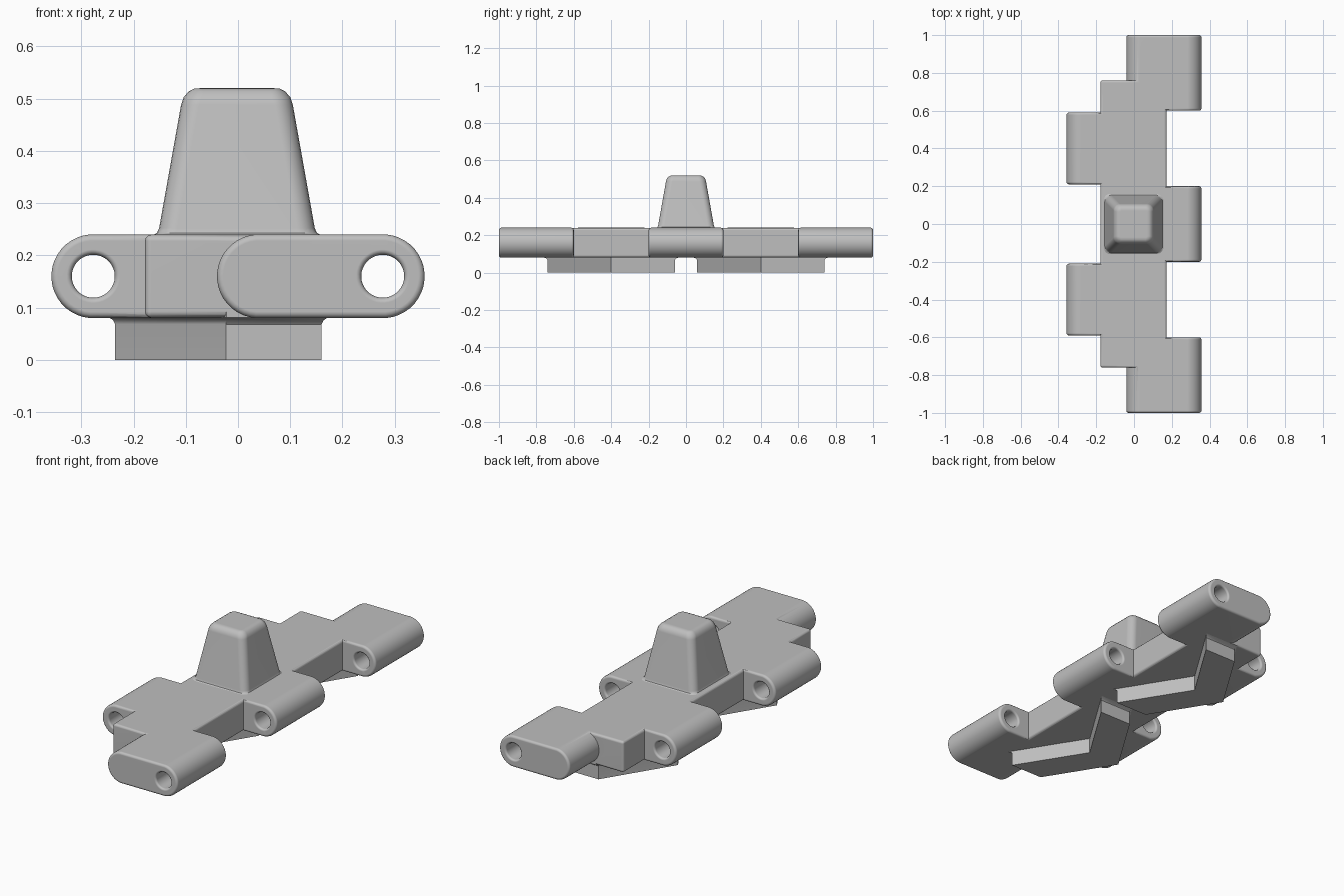
import bpy, bmesh
from math import sin, cos, pi

old = bpy.data.objects.get("Cube")
if old:
    bpy.data.objects.remove(old, do_unlink=True)

GREY = (0.52, 0.52, 0.52, 1)
steel = bpy.data.materials.new("plain_grey")
steel.use_nodes = True
steel.diffuse_color = GREY
steel.node_tree.nodes["Principled BSDF"].inputs["Base Color"].default_value = GREY

MID_Z, RADIUS, ROUND = 0.16, 0.08, 0.012
PIN_X, HOLE = 0.277, 0.041


def finish(name, bm):
    bmesh.ops.recalc_face_normals(bm, faces=bm.faces)
    mesh = bpy.data.meshes.new(name)
    bm.to_mesh(mesh)
    bm.free()
    mesh.materials.append(steel)
    ob = bpy.data.objects.new(name, mesh)
    bpy.context.collection.objects.link(ob)
    return ob


def loft(name, rings):
    """Skin a list of equal-length point rings and cap both ends."""
    bm = bmesh.new()
    loops = [[bm.verts.new(p) for p in ring] for ring in rings]
    n = len(loops[0])
    for a, b in zip(loops, loops[1:]):
        for i in range(n):
            j = (i + 1) % n
            bm.faces.new((a[i], a[j], b[j], b[i]))
    bm.faces.new(loops[0])
    bm.faces.new(loops[-1])
    return finish(name, bm)


def capsule(x0, x1, r, y, n=20):
    """Round-ended outline in the xz plane."""
    k = r / cos(pi / (2 * n))
    pts = []
    for centre, start in ((x1, -pi / 2), (x0, pi / 2)):
        for i in range(n):
            a = start + (i + 0.5) * pi / n
            pts.append((centre + k * cos(a), y, MID_Z + k * sin(a)))
    return pts


def rounded_square(half, z, n=5):
    r = min(0.035, half - 0.065)
    pts = []
    for q, (sx, sy) in enumerate(((1, 1), (-1, 1), (-1, -1), (1, -1))):
        for i in range(n + 1):
            a = (q + i / n) * pi / 2
            pts.append((sx * (half - r) + r * cos(a), sy * (half - r) + r * sin(a), z))
    return pts


def apply(ob, kind, **settings):
    mod = ob.modifiers.new(kind.lower(), kind)
    for key, value in settings.items():
        setattr(mod, key, value)
    bpy.context.view_layer.objects.active = ob
    bpy.ops.object.modifier_apply(modifier=mod.name)


def combine(ob, other, operation):
    apply(ob, "BOOLEAN", object=other, operation=operation, solver="EXACT")
    bpy.data.objects.remove(other, do_unlink=True)


def smooth(ob):
    bpy.ops.object.select_all(action="DESELECT")
    ob.select_set(True)
    bpy.context.view_layer.objects.active = ob
    bpy.ops.object.shade_smooth_by_angle(angle=pi / 5)
    ob.modifiers.new("weighted", "WEIGHTED_NORMAL").keep_sharp = True


# Central plate, a hair thinner than the lugs so the union stays clean
bm = bmesh.new()
bmesh.ops.create_cube(bm, size=1)
for v in bm.verts:
    v.co.x = v.co.x * 0.35 - 0.003
    v.co.y *= 1.52
    v.co.z = v.co.z * 0.159 + MID_Z
body = finish("link_body", bm)
apply(body, "BEVEL", width=ROUND, segments=3)

# Hinge lugs: inner and outer centre in x, then the span in y
lugs = [(0.04, PIN_X, -0.2, 0.2)]
for s in (-1, 1):
    lugs.append((0.04, PIN_X, *sorted((s * 0.6, s * 1.0))))
    lugs.append((0.0, -PIN_X, *sorted((s * 0.21, s * 0.59))))

steps = [i * pi / 6 for i in range(4)]
for inner, outer, y0, y1 in lugs:
    edge = [(ROUND * (1 - sin(a)), RADIUS - ROUND * (1 - cos(a))) for a in reversed(steps)]
    edge = edge[::-1]
    # end rounding runs from the inset cap out to the full radius
    near = [(ROUND * (1 - cos(a)), RADIUS - ROUND * (1 - sin(a))) for a in steps]
    x0, x1 = min(inner, outer), max(inner, outer)
    rings = [capsule(x0, x1, r, y0 + d) for d, r in near]
    rings += [capsule(x0, x1, r, y1 - d) for d, r in reversed(near)]
    combine(body, loft("lug", rings), "UNION")

# Pin holes with softened rims
for inner, outer, y0, y1 in lugs:
    rim = [(-0.01, HOLE + 0.01), (0, HOLE + 0.01), (0.002, HOLE + 0.005),
           (0.005, HOLE + 0.002), (0.01, HOLE)]
    rings = [capsule(outer, outer, r, y0 + d) for d, r in rim]
    rings += [capsule(outer, outer, r, y1 - d) for d, r in reversed(rim)]
    combine(body, loft("hole_cutter", rings), "DIFFERENCE")
smooth(body)

# Guide tooth with a flared foot and rounded crown
tooth_profile = [(0.16, 0.225), (0.16, 0.239), (0.153, 0.243), (0.149, 0.252),
                 (0.107, 0.488), (0.102, 0.503), (0.092, 0.514), (0.082, 0.519), (0.07, 0.52)]
tooth = loft("guide_tooth", [rounded_square(h, z) for h, z in tooth_profile])
tooth.location.x = -0.002
smooth(tooth)

# Chevron treads on the underside
chevron = [(-0.235, 0), (-0.023, -0.34), (0.16, -0.34), (-0.052, 0), (0.16, 0.34), (-0.023, 0.34)]
for label, y in (("front", -0.4), ("back", 0.4)):
    rings = []
    for z, scale in ((0, 1), (0.068, 1), (0.076, 1.02), (0.081, 1.06), (0.1, 1.06)):
        rings.append([((px + 0.037) * scale - 0.037, y + py * scale, z) for px, py in chevron])
    smooth(loft(label + "_tread", rings))
